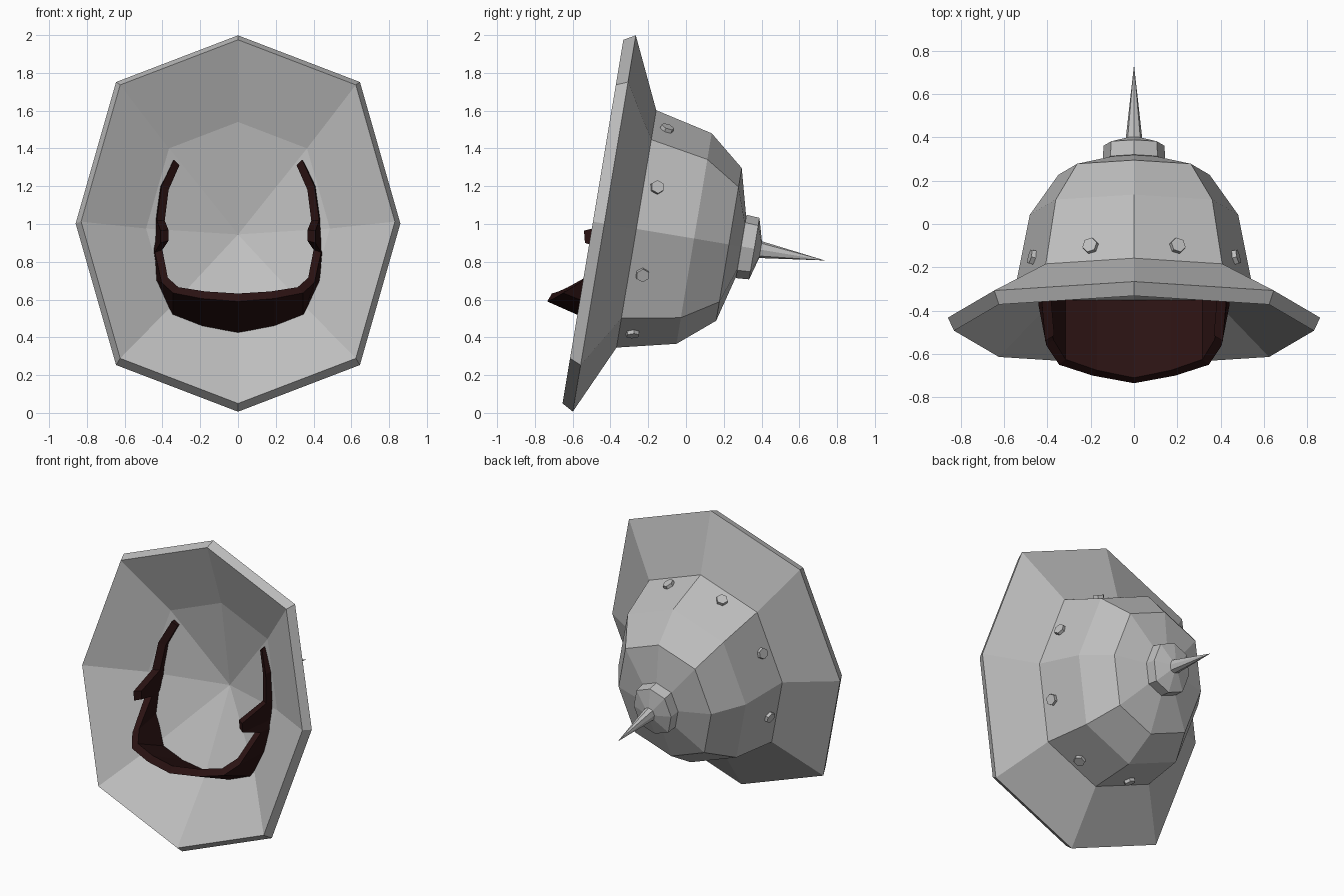
import bpy
import bmesh
from mathutils import Matrix, Vector

cube = bpy.data.objects.get("Cube")
if cube:
    bpy.data.objects.remove(cube, do_unlink=True)


def material(name, color):
    m = bpy.data.materials.new(name)
    m.use_nodes = True
    m.diffuse_color = (*color, 1)
    m.node_tree.nodes["Principled BSDF"].inputs["Base Color"].default_value = (*color, 1)
    return m


steel = material("steel grey", (0.52, 0.52, 0.52))
leather = material("dark leather", (0.023, 0.006, 0.006))

# Tilted helmet frame: axis runs from the opening back to the spike tip
CENTRE = Vector((0, -0.4325, 1.0025))
UP = Vector((0, 0.165, 0.986)).normalized()
AXIS = Vector((0, UP.z, -UP.y))
DIAG_X, DIAG_UP, SIDE_X = 0.639, 0.752, 0.851
OCTAGON = [(0, 1), (DIAG_X, DIAG_UP), (SIDE_X, 0), (DIAG_X, -DIAG_UP),
           (0, -1), (-DIAG_X, -DIAG_UP), (-SIDE_X, 0), (-DIAG_X, DIAG_UP)]


def place(t, r, corner):
    x, u = corner
    return CENTRE + AXIS * t + UP * (u * r) + Vector((x * r, 0, 0))


def finish(bm, name, mat):
    bmesh.ops.recalc_face_normals(bm, faces=bm.faces)
    mesh = bpy.data.meshes.new(name)
    bm.to_mesh(mesh)
    bm.free()
    mesh.materials.append(mat)
    obj = bpy.data.objects.new(name, mesh)
    bpy.context.collection.objects.link(obj)
    return obj


def lathe(name, profile, mat):
    """Skin octagonal rings given as (distance along axis, radius)."""
    bm = bmesh.new()
    rings = []
    for t, r in profile:
        if r == 0:
            rings.append([bm.verts.new(place(t, 0, (0, 0)))] * 8)
        else:
            rings.append([bm.verts.new(place(t, r, c)) for c in OCTAGON])
    for a, b in zip(rings, rings[1:]):
        for i in range(8):
            j = (i + 1) % 8
            corners = list(dict.fromkeys((a[i], a[j], b[j], b[i])))
            bm.faces.new(corners)
    finish(bm, name, mat)


# Brim, crown and shallow lining as one closed shell
lathe("helmet_shell", [(0.35, 0), (0.16, 0.572), (-0.061, 0.976), (0, 1.01),
                       (0.172, 0.637), (0.482, 0.565), (0.669, 0.41), (0.777, 0)], steel)
# Spike and its mount
lathe("spike_mount", [(0.72, 0), (0.735, 0.17), (0.805, 0.165), (0.84, 0.04), (0.84, 0)], steel)
lathe("spike", [(0.82, 0), (0.83, 0.046), (1.184, 0)], steel)

# Hexagonal rivets, one on each lower crown face
bm = bmesh.new()
for i in range(8):
    a, b = OCTAGON[i], OCTAGON[(i + 1) % 8]
    p, q = place(0.243, 0.621, a), place(0.243, 0.621, b)
    normal = (q - p).cross(place(0.482, 0.565, a) - p).normalized()
    mid = (p + q) / 2
    if normal.dot(mid - CENTRE) < 0:
        normal.negate()
    turn = normal.to_track_quat("Z", "Y").to_matrix().to_4x4()
    bmesh.ops.create_cone(bm, cap_ends=True, segments=6, radius1=0.039, radius2=0.036,
                          depth=0.04, matrix=Matrix.Translation(mid) @ turn)
finish(bm, "rivets", steel)

# Chin guard and side straps: front edge and hidden back edge, left half from the top down
HALF = [((0.34, -0.23, 1.34), (0.345, -0.1, 1.34)),
        ((0.405, -0.28, 1.2), (0.42, -0.13, 1.2)),
        ((0.43, -0.31, 1.02), (0.445, -0.13, 1.02)),
        ((0.41, -0.54, 0.965), (0.445, -0.15, 0.965)),
        ((0.41, -0.535, 0.9), (0.45, -0.17, 0.9)),
        ((0.44, -0.38, 0.85), (0.45, -0.2, 0.85)),
        ((0.405, -0.56, 0.69), (0.435, -0.3, 0.7)),
        ((0.345, -0.65, 0.635), (0.345, -0.35, 0.515)),
        ((0.19, -0.7, 0.605), (0.19, -0.35, 0.45)),
        ((0, -0.735, 0.59), (0, -0.35, 0.42))]
stations = HALF + [[(-x, y, z) for x, y, z in pair] for pair in reversed(HALF[:-1])]
THICK = 0.042
bm = bmesh.new()
loops = []
for front, back in stations:
    front, back = Vector(front), Vector(back)
    inward = Vector((-front.x, 0, 1.0 - front.z)).normalized() * THICK
    lip = Vector((0, 0.025, 0))
    loops.append([bm.verts.new(v) for v in (front, back, back + inward, front + inward + lip)])
for a, b in zip(loops, loops[1:]):
    for i in range(4):
        j = (i + 1) % 4
        bm.faces.new((a[i], a[j], b[j], b[i]))
bm.faces.new(loops[0])
bm.faces.new(loops[-1])
finish(bm, "chin_strap", leather)
